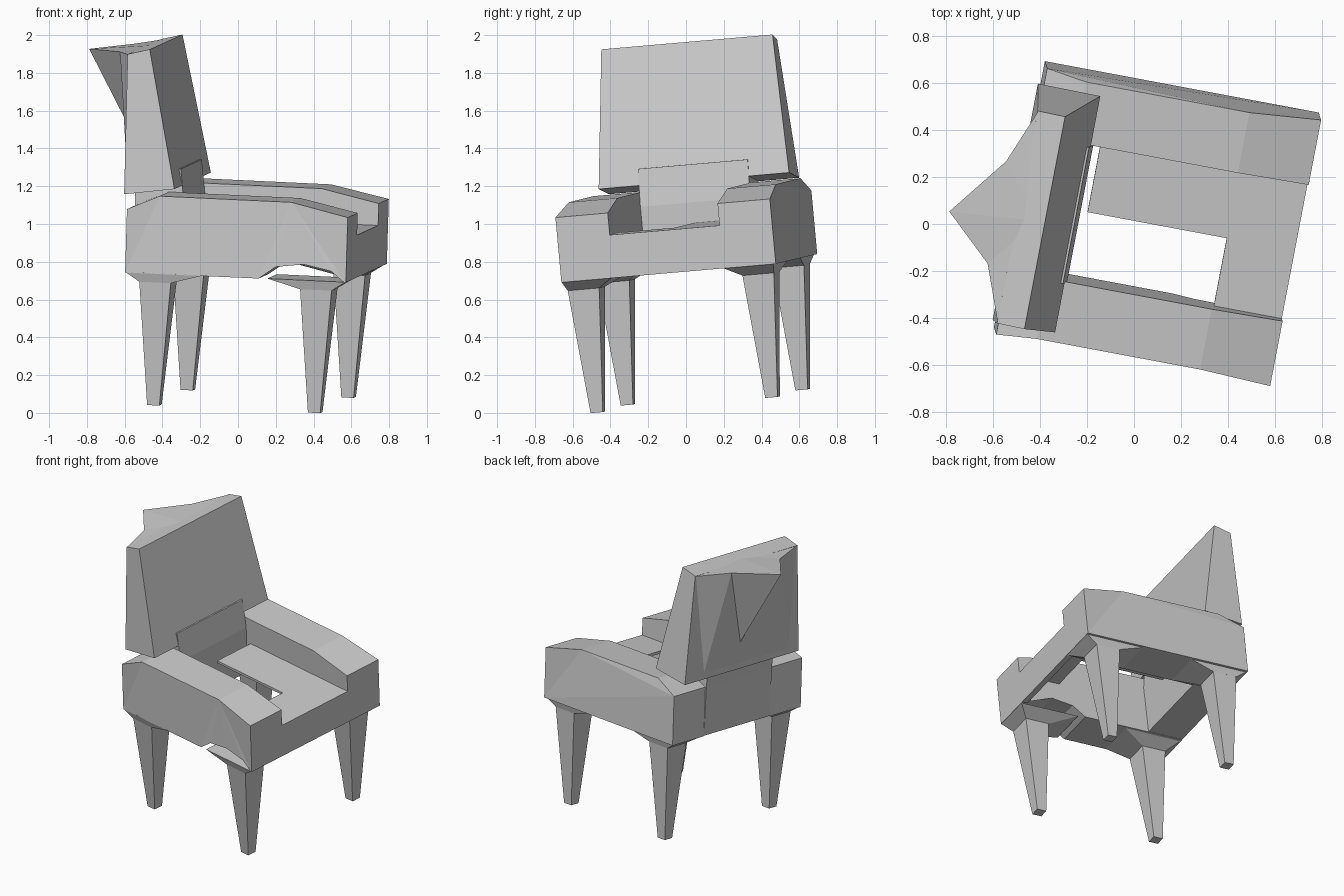
import bpy, bmesh
from mathutils import Vector, Matrix

if "Cube" in bpy.data.objects:
    bpy.data.objects.remove(bpy.data.objects["Cube"])

# Chair frame: forward (u), side (v), up (w); the whole chair is turned and tilted
U = Vector((.982, -.184, -.046)).normalized()
V = Vector((.184, .979, .085))
V = (V - U * V.dot(U)).normalized()
W = U.cross(V)
FRAME = Matrix((U, V, W)).transposed().to_4x4()
MID = .10  # side-to-side middle of the body


def finish(name, bm):
    bmesh.ops.recalc_face_normals(bm, faces=bm.faces)
    me = bpy.data.meshes.new(name)
    bm.to_mesh(me)
    bm.free()
    ob = bpy.data.objects.new(name, me)
    ob.matrix_world = FRAME
    bpy.context.collection.objects.link(ob)
    return ob


def loft(name, rings):
    """Closed solid through matching rings of points."""
    bm = bmesh.new()
    rows = [[bm.verts.new(p) for p in r] for r in rings]
    n = len(rows[0])
    for a, b in zip(rows, rows[1:]):
        for i in range(n):
            j = (i + 1) % n
            bm.faces.new((a[i], a[j], b[j], b[i]))
    caps = [bm.faces.new(rows[0]), bm.faces.new(rows[-1])]
    bmesh.ops.triangulate(bm, faces=caps)
    return finish(name, bm)


def rect(u0, u1, v0, v1, w):
    return [(u0, v0, w), (u1, v0, w), (u1, v1, w), (u0, v1, w)]


def box(name, u0, u1, v0, v1, w0, w1):
    return loft(name, [rect(u0, u1, v0, v1, w0), rect(u0, u1, v0, v1, w1)])


# Arms: side profile swept across the width, one with a broken arch below
top = [(.65, 1.11), (.34, 1.175), (-.37, 1.175), (-.54, 1.10), (-.54, .762)]
arch = [(.18, .764), (.27, .83), (.42, .85), (.57, .82), (.64, .765)]
for name, s, prof in (("near_arm", -1, top + arch + [(.65, .765)]),
                      ("far_arm", 1, top + [(.65, .765)])):
    rings = []
    for d in (.58, .297):
        ring = []
        for u, w in prof:
            inset = .02 if d > .5 and w > 1.15 else 0
            ring.append((u, MID + s * (d - inset), w))
        rings.append(ring)
    loft(name, rings)

# Front rail and seat panel with its opening
vl, vr = MID - .297, MID + .297
box("front_rail", .61, .65, vl, vr, .765, .993)
loft("seat", [[(.62, vl, w), (.62, vr, w), (-.25, vr, w), (-.25, .098, w),
               (.355, .098, w), (.355, vl, w)] for w in (.975, .993)])

# Lower back, joining the rail to the backrest
loft("lower_back", [rect(-.54, -.29, vl, vr, .765),
                    rect(-.55, -.285, vl, vr, 1.10),
                    rect(-.56, -.31, vl, vr, 1.30)])

# Backrest: tapered leaning slab
loft("backrest", [
    [(-.30, MID - .515, 1.212), (-.30, MID + .515, 1.212),
     (-.57, MID + .515, 1.172), (-.57, MID - .515, 1.172)],
    [(-.465, MID - .463, 1.943), (-.465, MID + .463, 1.943),
     (-.583, MID + .463, 1.912), (-.583, MID - .463, 1.912)]])

# Pointed wedge behind the backrest
bm = bmesh.new()
rim = [bm.verts.new(p) for p in (
    (-.58, .563, 1.91), (-.675, .325, 1.905), (-.872, .068, 1.89),
    (-.67, -.12, 1.90), (-.58, -.362, 1.91))]
feet = [bm.verts.new(p) for p in (
    (-.565, .45, 1.18), (-.60, .15, 1.37), (-.565, -.33, 1.18))]
r, f = rim, feet
ridge = bm.verts.new((-.50, MID, 1.925))
for a, b in zip(r, r[1:] + r[:1]):
    bm.faces.new((a, b, ridge))
for tri in ((r[0], r[1], f[0]), (r[1], f[1], f[0]), (r[1], r[2], f[1]),
            (r[2], r[3], f[1]), (r[3], f[2], f[1]), (r[3], r[4], f[2]),
            (f[0], f[1], f[2]), (r[0], f[0], f[2]), (r[0], f[2], r[4])):
    bm.faces.new(tri)
finish("backrest_wedge", bm)

# Tapered legs, each flaring into a corner pad under the body
for uname, cu, su in (("front", .487, 1), ("back", -.38, -1)):
    for vname, cv, sv in (("near", -.38, -1), ("far", .565, 1)):
        def ring(h, w):
            return rect(cu - h, cu + h, cv - h, cv + h, w)
        loft(f"{uname}_{vname}_leg", [ring(.033, .058), ring(.085, .718)])

        def sq(o_u, i_u, o_v, i_v, w):
            return rect(*sorted((cu + su * o_u, cu - su * i_u)),
                        *sorted((cv + sv * o_v, cv - sv * i_v)), w)
        loft(f"{uname}_{vname}_pad", [sq(.085, .085, .085, .085, .716),
                                      sq(.16, .26, .10, .17, .766)])
